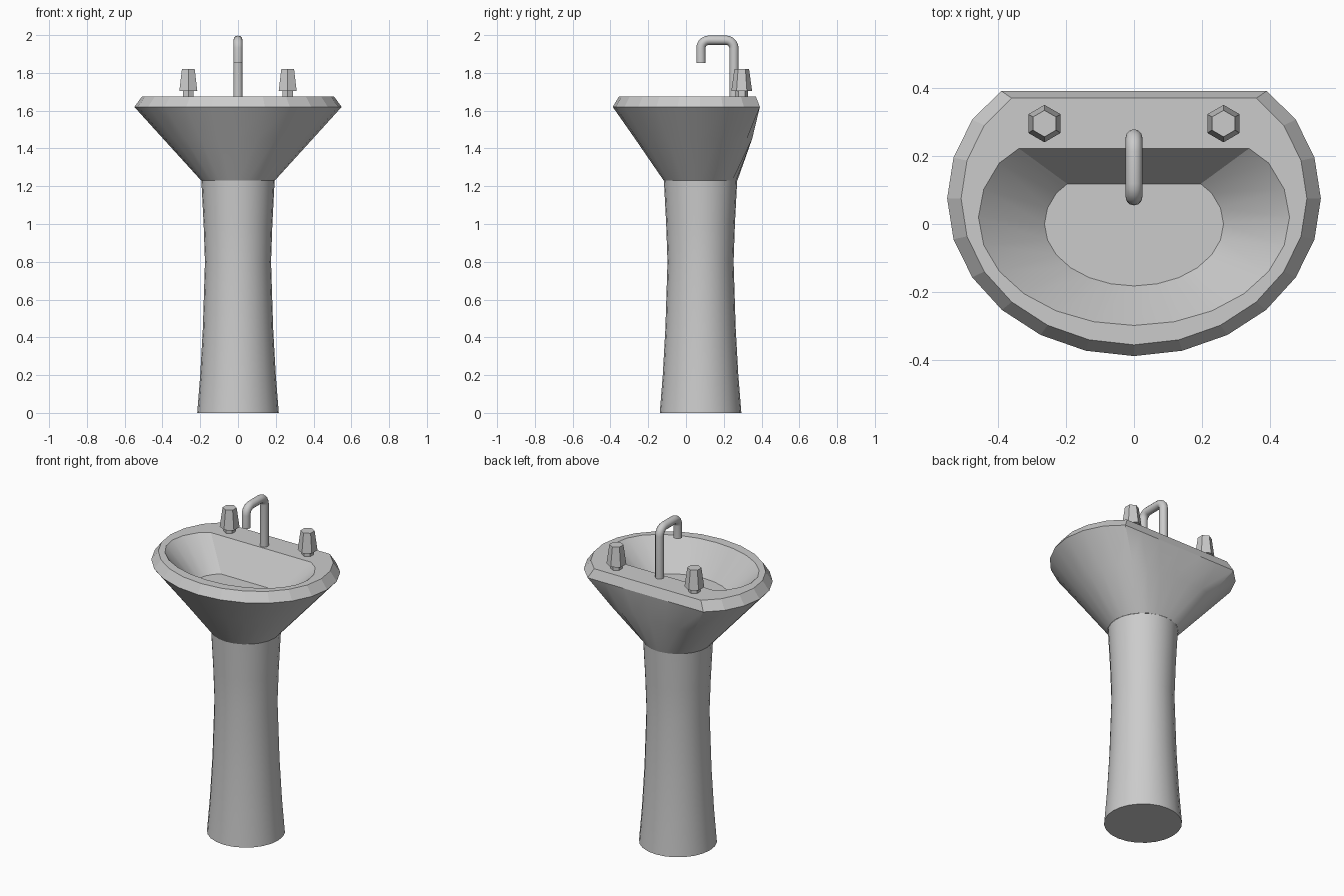
import bpy, bmesh
from math import sin, cos, pi, radians

if "Cube" in bpy.data.objects:
    bpy.data.objects.remove(bpy.data.objects["Cube"])

N = 24        # sides of every oval
CY = 0.077    # centre line of pedestal and rim


def oval(z, rx, ry, cy, back=9.0, corner=None):
    """Oval ring, cut straight at y = back; corner = half width of the cut."""
    pts = []
    for i in range(N):
        a = 2 * pi * i / N
        x, y = rx * cos(a), cy + ry * sin(a)
        if corner and i in (3, 9):
            x, y = (corner if i == 3 else -corner), back
        pts.append((x, min(y, back), z))
    return pts


def loft(name, rings, cap_start=False, cap_end=False, smooth=True):
    bm = bmesh.new()
    loops = [[bm.verts.new(p) for p in r] for r in rings]
    for a, b in zip(loops, loops[1:]):
        n = len(a)
        for i in range(n):
            j = (i + 1) % n
            bm.faces.new((a[i], a[j], b[j], b[i]))
    if cap_start:
        bm.faces.new(loops[0][::-1])
    if cap_end:
        bm.faces.new(loops[-1])
    me = bpy.data.meshes.new(name)
    bm.to_mesh(me)
    bm.free()
    ob = bpy.data.objects.new(name, me)
    bpy.context.collection.objects.link(ob)
    if smooth:
        bpy.ops.object.select_all(action='DESELECT')
        ob.select_set(True)
        bpy.context.view_layer.objects.active = ob
        bpy.ops.object.shade_smooth_by_angle(angle=radians(32))
    return ob


# Pedestal: waisted round column
loft("pedestal", [oval(z, r, r, CY) for z, r in
                  ((0, .216), (.2, .2), (.45, .186), (.8, .175), (1.0, .182), (1.23, .194))],
     cap_start=True)

# Basin: outer cone, bevelled rim, flat deck, sunken bowl
basin = loft("basin", [
    oval(1.23, .195, .195, CY),
    oval(1.45, .395, .346, CY, .35),
    oval(1.62, .549, .463, .075, .391, .39),
    oval(1.675, .508, .43, .075, .37, .36),
    oval(1.675, .457, .318, .02, .222, .338),
    oval(1.50, .263, .182, 0, .118, .196),
], cap_end=True)
for f in basin.data.polygons[2 * N:4 * N]:   # faceted rim
    f.use_smooth = False


# Handles: six-sided flared knobs on short stems
def hexagon(x, y, z, r):
    return [(x + r * cos(pi / 6 + k * pi / 3), y + r * sin(pi / 6 + k * pi / 3), z)
            for k in range(6)]


for side, x in (("left", -.263), ("right", .263)):
    loft(side + "_handle",
         [hexagon(x, .295, z, r) for z, r in
          ((1.675, .033), (1.703, .033), (1.703, .055), (1.82, .039))],
         cap_end=True, smooth=False)

# Faucet: bent tube
Y0, Y1, ZT, R = .254, .079, 1.973, .042
path = [(Y0, 1.67)]
path += [(Y0 - R + R * cos(k * pi / 10), ZT - R + R * sin(k * pi / 10)) for k in range(6)]
path += [(Y1 + R - R * sin(k * pi / 10), ZT - R + R * cos(k * pi / 10)) for k in range(6)]
path += [(Y1, 1.853)]
cu = bpy.data.curves.new("faucet", 'CURVE')
cu.dimensions = '3D'
cu.bevel_depth = .0245
cu.bevel_resolution = 4
cu.use_fill_caps = True
sp = cu.splines.new('POLY')
sp.points.add(len(path) - 1)
for p, (y, z) in zip(sp.points, path):
    p.co = (0, y, z, 1)
bpy.context.collection.objects.link(bpy.data.objects.new("faucet", cu))
